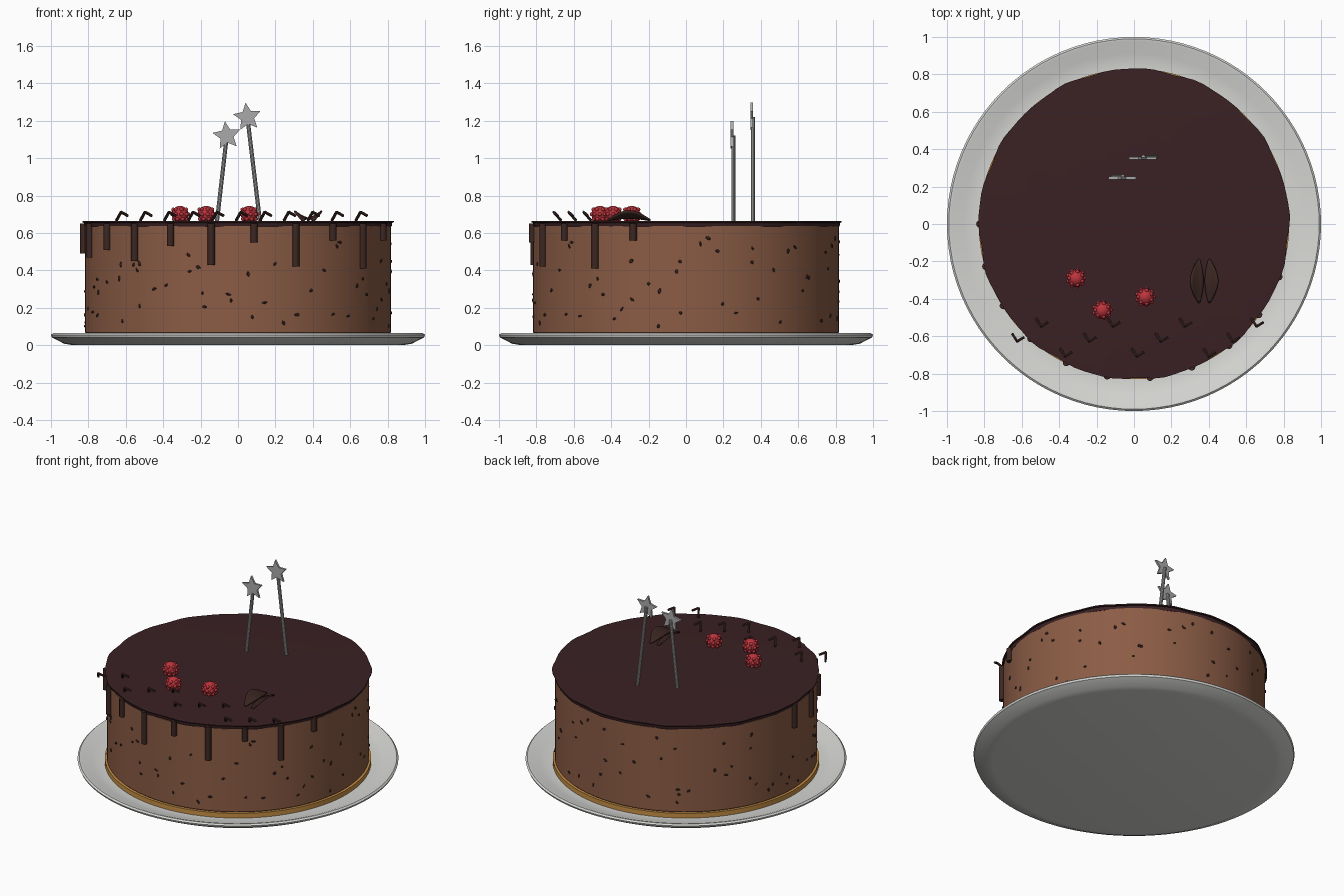
import bpy, bmesh, math, random
from mathutils import Vector, Matrix

if "Cube" in bpy.data.objects:
    bpy.data.objects.remove(bpy.data.objects["Cube"])

random.seed(7)


def material(name, color):
    m = bpy.data.materials.new(name)
    m.diffuse_color = (*color, 1)
    m.use_nodes = True
    m.node_tree.nodes["Principled BSDF"].inputs["Base Color"].default_value = m.diffuse_color
    return m


CREAM = material("plate_white", (0.68, 0.68, 0.66))
SPONGE = material("milk_chocolate", (0.26, 0.108, 0.06))
CRUST = material("biscuit_gold", (0.58, 0.28, 0.06))
GLAZE = material("dark_glaze", (0.042, 0.015, 0.017))
CHOC = material("dark_chocolate", (0.045, 0.02, 0.016))
RED = material("berry_red", (0.5, 0.035, 0.045))
SILVER = material("silver_grey", (0.4, 0.4, 0.4))


def finish(bm, name, mat, smooth=True):
    bmesh.ops.recalc_face_normals(bm, faces=bm.faces[:])
    me = bpy.data.meshes.new(name)
    bm.to_mesh(me)
    bm.free()
    me.materials.append(mat)
    ob = bpy.data.objects.new(name, me)
    bpy.context.collection.objects.link(ob)
    if smooth:
        bpy.ops.object.select_all(action='DESELECT')
        ob.select_set(True)
        bpy.context.view_layer.objects.active = ob
        bpy.ops.object.shade_smooth_by_angle(angle=math.radians(35))
    return ob


def lathe(name, profile, mat, segs=96, wave=None):
    """Revolve (radius, z) points; a closed solid when both ends lie on the axis."""
    bm = bmesh.new()
    rings = []
    for r, z in profile:
        if r == 0:
            rings.append([bm.verts.new((0, 0, z))] * segs)
            continue
        ring = []
        for i in range(segs):
            a = math.tau * i / segs
            k = r + (wave(a) if wave else 0)
            ring.append(bm.verts.new((k * math.cos(a), k * math.sin(a), z)))
        rings.append(ring)
    for lo, hi in zip(rings, rings[1:]):
        for i in range(segs):
            j = (i + 1) % segs
            bm.faces.new(dict.fromkeys((lo[i], lo[j], hi[j], hi[i])))
    return finish(bm, name, mat)


def rod(bm, a, b, radius, segs=8):
    a, b = Vector(a), Vector(b)
    rot = (b - a).to_track_quat('Z', 'Y').to_matrix().to_4x4()
    bmesh.ops.create_cone(bm, cap_ends=True, segments=segs, radius1=radius, radius2=radius,
                          depth=(b - a).length, matrix=Matrix.Translation((a + b) / 2) @ rot)


# Plate, biscuit base and cake body
lathe("plate", [(0, 0.003), (0.88, 0.0), (0.93, 0.008), (0.995, 0.042), (1.0, 0.055),
                (0.99, 0.064), (0.975, 0.062), (0.91, 0.038), (0.84, 0.03), (0, 0.03)], CREAM)
lathe("biscuit_base", [(0, 0.028), (0.83, 0.028), (0.83, 0.062), (0, 0.062)], CRUST)
lathe("cake_body", [(0, 0.06), (0.81, 0.06), (0.818, 0.068), (0.818, 0.636), (0, 0.636)], SPONGE)

# Glaze with a slightly wavy thin lip
lathe("glaze", [(0, 0.632), (0.815, 0.632), (0.82, 0.64), (0.82, 0.654), (0.829, 0.656),
                (0.83, 0.663), (0.8, 0.665), (0, 0.665)], GLAZE,
      wave=lambda a: 0.004 * math.sin(13 * a) + 0.003 * math.sin(22 * a + 1))

# Drips along the front half
bm = bmesh.new()
bottoms = [0.49, 0.47, 0.51, 0.45, 0.53, 0.43, 0.55, 0.42, 0.56, 0.41, 0.56]
for i, z in enumerate(bottoms):
    a = math.radians(180 + 16 * i)
    x, y = 0.825 * math.cos(a), 0.825 * math.sin(a)
    rod(bm, (x, y, z), (x, y, 0.65), 0.019, 12)
finish(bm, "glaze_drips", CHOC)

# Chocolate chips pressed into the cake wall
bm = bmesh.new()
for i in range(100):
    a = math.tau * (i * 0.618034) + random.uniform(-0.1, 0.1)
    z = random.uniform(0.1, 0.58)
    m = (Matrix.Rotation(a, 4, 'Z') @ Matrix.Translation((0.819, 0, z))
         @ Matrix.Rotation(random.uniform(0, math.pi), 4, 'X')
         @ Matrix.Diagonal((0.012, random.uniform(0.02, 0.034), random.uniform(0.012, 0.02), 1)))
    bmesh.ops.create_icosphere(bm, subdivisions=1, radius=0.5, matrix=m)
finish(bm, "wall_chips", CHOC, smooth=False)

# Raspberries: core ball with rings of small beads
for i, (x, y) in enumerate([(-0.31, -0.29), (-0.17, -0.46), (0.06, -0.39)]):
    bm = bmesh.new()
    c = Vector((x, y, 0.7))
    bmesh.ops.create_uvsphere(bm, u_segments=20, v_segments=12, radius=0.045,
                              matrix=Matrix.Translation(c))
    for lat, n in ((-35, 8), (0, 9), (35, 7)):
        for k in range(n):
            a, t = math.tau * (k + lat / 70) / n, math.radians(lat)
            p = Vector((math.cos(a) * math.cos(t), math.sin(a) * math.cos(t), math.sin(t)))
            bmesh.ops.create_icosphere(bm, subdivisions=2, radius=0.011,
                                       matrix=Matrix.Translation(c + p * 0.044))
    finish(bm, f"raspberry_{i + 1}", RED)

# Chocolate leaf pair, cupped upward along the outer edges
for side in (-1, 1):
    bm = bmesh.new()
    nu, nv = 14, 5
    grid = []
    for u in range(nu + 1):
        s = math.sin(math.pi * u / nu)
        row = []
        for v in range(nv + 1):
            f = v / nv
            y = -0.305 + 0.115 * (2 * u / nu - 1)
            row.append(bm.verts.new((0.375 + side * (0.018 * (1 - s) + 0.004 + (0.012 + 0.058 * s) * f),
                                     y, 0.668 + s * (0.012 + 0.038 * f ** 1.5))))
        grid.append(row)
    for u in range(nu):
        for v in range(nv):
            bm.faces.new((grid[u][v], grid[u + 1][v], grid[u + 1][v + 1], grid[u][v + 1]))
    leaf = finish(bm, "chocolate_leaf_" + ("left" if side < 0 else "right"), CHOC)
    mod = leaf.modifiers.new("thickness", 'SOLIDIFY')
    mod.thickness = 0.01
    mod.offset = 0

# Bent chocolate shavings along the front
bm = bmesh.new()
for i in range(11):
    x = -0.625 + 0.128 * i
    y = (-0.61, -0.53, -0.69)[i % 3]
    peak = (x, y - 0.018, 0.712)
    rod(bm, (x - 0.025, y + 0.022, 0.667), peak, 0.008, 6)
    rod(bm, peak, (x + 0.036, y + 0.004, 0.692), 0.008, 6)
finish(bm, "chocolate_shavings", CHOC)

# Star toppers on leaning sticks
for i, (bx, tx, y, tz) in enumerate([(-0.115, -0.06, 0.253, 1.12), (0.12, 0.05, 0.358, 1.22)]):
    bm = bmesh.new()
    rod(bm, (bx, y, 0.64), (tx, y, tz), 0.011, 10)
    finish(bm, f"star_stick_{i + 1}", SILVER)
    bm = bmesh.new()
    pts = []
    for k in range(10):
        a = math.radians(97 + 36 * k)
        r = 0.037 if k % 2 else 0.078
        pts.append(bm.verts.new((tx + r * math.cos(a), y - 0.014, tz + r * math.sin(a))))
    face = bm.faces.new(pts)
    ext = bmesh.ops.extrude_face_region(bm, geom=[face], use_keep_orig=True)
    bmesh.ops.translate(bm, vec=(0, 0.014, 0),
                        verts=[g for g in ext["geom"] if isinstance(g, bmesh.types.BMVert)])
    finish(bm, f"star_{i + 1}", SILVER, smooth=False)
